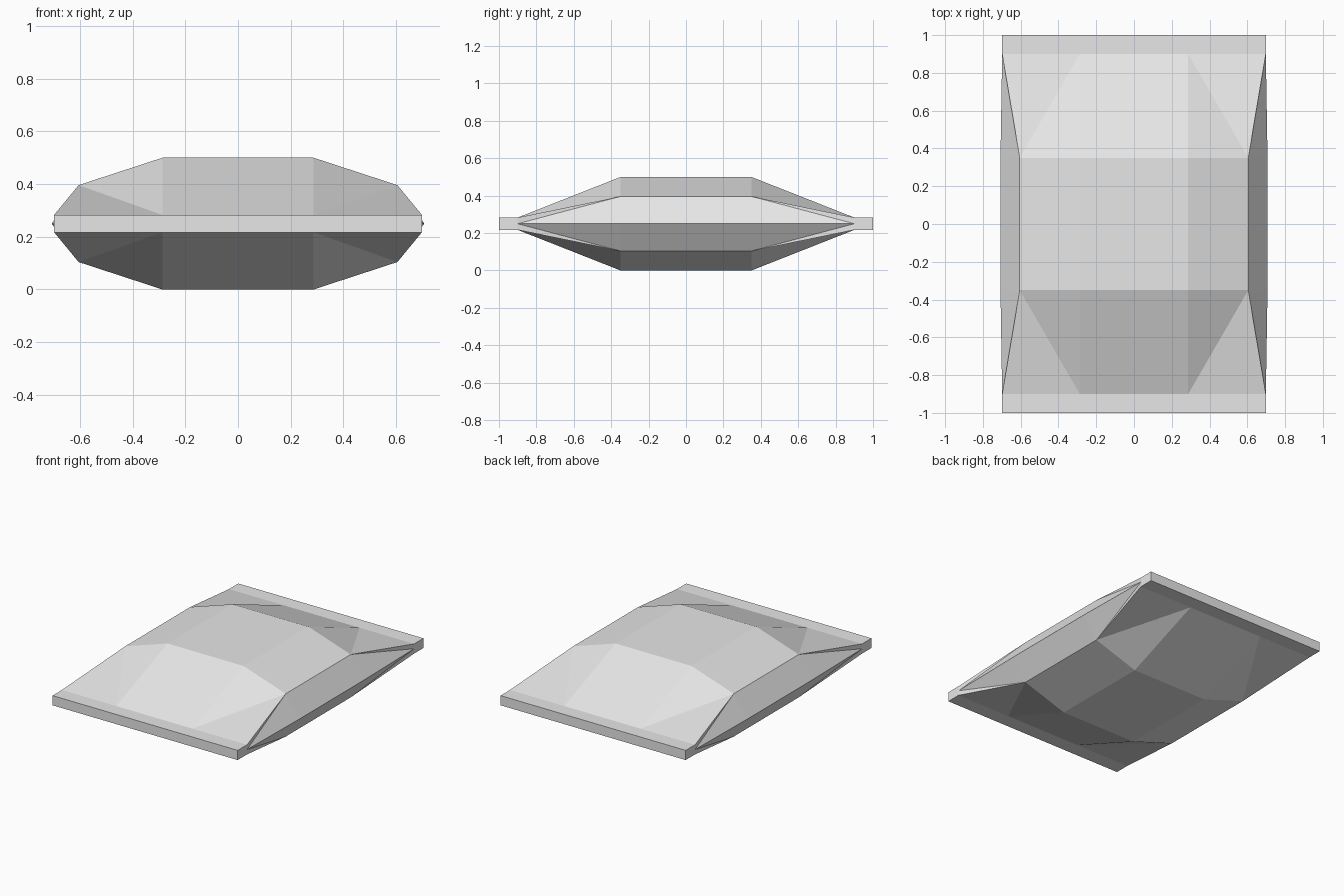
import bpy
import bmesh

cube = bpy.data.objects.get("Cube")
if cube:
    bpy.data.objects.remove(cube)

# Material
grey = bpy.data.materials.new("light grey")
grey.use_nodes = True
colour = (0.8, 0.8, 0.8, 1)
grey.diffuse_color = colour
grey.node_tree.nodes["Principled BSDF"].inputs["Base Color"].default_value = colour

HALF_W, SHOULDER, PLATEAU = 0.698, 0.605, 0.287
END, SEAL, BODY = 1.0, 0.9, 0.35
SEAL_Z, SHOULDER_Z, MID = 0.033, 0.146, 0.25


def row(y):
    """Four upper points across the packet at a given y."""
    if abs(y) > BODY:
        return [(x, y, SEAL_Z) for x in (-HALF_W, -PLATEAU, PLATEAU, HALF_W)]
    return [(-SHOULDER, y, SHOULDER_Z), (-PLATEAU, y, MID),
            (PLATEAU, y, MID), (SHOULDER, y, SHOULDER_Z)]


def half_faces():
    """Faces of the upper half, from the seam at z = 0 upwards."""
    faces = []
    rows = [row(y) for y in (-END, -SEAL, -BODY, BODY, SEAL, END)]
    for j, (near, far) in enumerate(zip(rows, rows[1:])):
        for i in range(3):
            a, b, c, d = near[i], near[i + 1], far[i + 1], far[i]
            if j in (1, 3) and i != 1:
                # creased corner panels
                if (j, i) in ((1, 0), (3, 2)):
                    faces += [(a, b, d), (b, c, d)]
                else:
                    faces += [(a, b, c), (a, c, d)]
            else:
                faces.append((a, b, c, d))
    # the creases run from the seal to the shoulder, except at one corner
    for e in (-1, 1):
        faces.append([(-HALF_W, e * END, 0), (HALF_W, e * END, 0),
                      (HALF_W, e * END, SEAL_Z), (-HALF_W, e * END, SEAL_Z)])
    # gusseted sides
    for s in (-1, 1):
        bulge = [(s * 0.707, y, 0) for y in (-BODY, BODY)]
        top = [(s * SHOULDER, y, SHOULDER_Z) for y in (-BODY, BODY)]
        faces.append((bulge[0], bulge[1], top[1], top[0]))
        for k, e in enumerate((-1, 1)):
            seam = (s * HALF_W, e * SEAL, 0)
            corner = (s * HALF_W, e * SEAL, SEAL_Z)
            faces.append((seam, bulge[k], top[k]))
            faces.append((seam, top[k], corner))
            faces.append((seam, corner, (s * HALF_W, e * END, SEAL_Z),
                          (s * HALF_W, e * END, 0)))
    return faces


# Packet: the lower half is the upper half turned over about the x axis
bm = bmesh.new()
for s in (1, -1):
    for face in half_faces():
        bm.faces.new([bm.verts.new((x, s * y, s * z + MID)) for x, y, z in face])
bmesh.ops.remove_doubles(bm, verts=bm.verts, dist=0.0005)
bmesh.ops.recalc_face_normals(bm, faces=bm.faces)

mesh = bpy.data.meshes.new("pillow_packet")
bm.to_mesh(mesh)
bm.free()
mesh.materials.append(grey)
packet = bpy.data.objects.new("pillow_packet", mesh)
bpy.context.collection.objects.link(packet)
